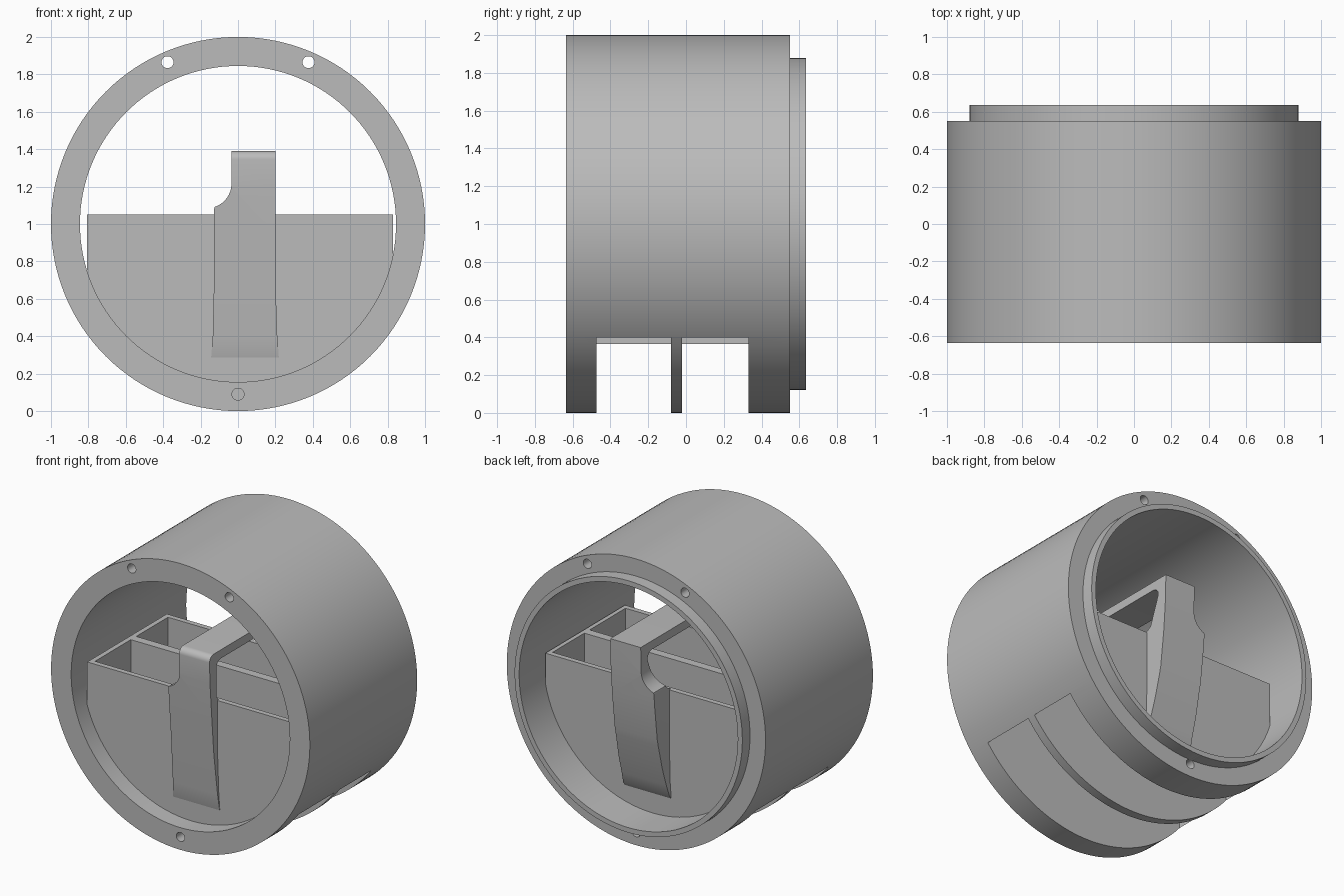
import bpy, bmesh, math
from mathutils import Matrix, Vector

if "Cube" in bpy.data.objects:
    bpy.data.objects.remove(bpy.data.objects["Cube"], do_unlink=True)

grey = bpy.data.materials.new("plain grey")
grey.use_nodes = True
grey.diffuse_color = (0.5, 0.5, 0.5, 1)
grey.node_tree.nodes["Principled BSDF"].inputs["Base Color"].default_value = (0.5, 0.5, 0.5, 1)


def finish(name, bm):
    bmesh.ops.recalc_face_normals(bm, faces=bm.faces)
    mesh = bpy.data.meshes.new(name)
    bm.to_mesh(mesh)
    bm.free()
    mesh.materials.append(grey)
    obj = bpy.data.objects.new(name, mesh)
    bpy.context.collection.objects.link(obj)
    return obj


def block(name, x0, x1, y0, y1, z0, z1):
    bm = bmesh.new()
    size = Matrix.Diagonal((x1 - x0, y1 - y0, z1 - z0, 1))
    centre = Matrix.Translation(((x0 + x1) / 2, (y0 + y1) / 2, (z0 + z1) / 2))
    bmesh.ops.create_cube(bm, size=1, matrix=centre @ size)
    return finish(name, bm)


def rod(name, x, z, radius, y0, y1, sides):
    bm = bmesh.new()
    place = Matrix.Translation((x, (y0 + y1) / 2, z)) @ Matrix.Rotation(math.pi / 2, 4, 'X')
    bmesh.ops.create_cone(bm, cap_ends=True, segments=sides, radius1=radius,
                          radius2=radius, depth=y1 - y0, matrix=place)
    return finish(name, bm)


def extrude(name, points, push):
    bm = bmesh.new()
    face = bm.faces.new([bm.verts.new(p) for p in points])
    new = bmesh.ops.extrude_face_region(bm, geom=[face])["geom"]
    bmesh.ops.translate(bm, vec=push, verts=[v for v in new if isinstance(v, bmesh.types.BMVert)])
    return finish(name, bm)


def combine(obj, tool, operation):
    tool.hide_render = True
    mod = obj.modifiers.new("combine", 'BOOLEAN')
    mod.operation, mod.solver, mod.object = operation, 'EXACT', tool
    bpy.context.view_layer.objects.active = obj
    bpy.ops.object.modifier_apply(modifier=mod.name)
    bpy.data.objects.remove(tool, do_unlink=True)


def smooth(obj):
    bpy.ops.object.select_all(action='DESELECT')
    obj.select_set(True)
    bpy.context.view_layer.objects.active = obj
    bpy.ops.object.shade_smooth_by_angle(angle=math.radians(25))


def arc(cx, cz, radius, start, end, steps=8):
    angles = [math.radians(start + (end - start) * i / steps) for i in range(steps + 1)]
    return [(cx + radius * math.cos(a), cz + radius * math.sin(a)) for a in angles]


# Round housing with a stepped rear lip, turned around the y axis
profile = [(0.845, -0.635), (1, -0.635), (1, 0.55), (0.88, 0.55), (0.88, 0.635), (0.845, 0.635)]
bm = bmesh.new()
ring = [bm.verts.new((r, y, 1)) for r, y in profile]
edges = [bm.edges.new((ring[i - 1], ring[i])) for i in range(len(ring))]
bmesh.ops.spin(bm, geom=ring + edges, cent=(0, 0, 1), axis=(0, 1, 0),
               angle=math.tau, steps=128, use_merge=True)
bmesh.ops.remove_doubles(bm, verts=bm.verts, dist=0.0005)
housing = finish("housing", bm)

# Tray filling the lower half of the bore
tray = block("tray", -0.807, 0.83, -0.512, 0.367, 0, 1.05)
combine(tray, rod("tray_trim", 0, 1, 0.92, -0.8, 0.8, 128), 'INTERSECT')
combine(housing, tray, 'UNION')

# Two open compartments that run out through the underside
for y0, y1 in ((-0.475, -0.08), (-0.02, 0.33)):
    combine(housing, block("compartment", -0.7725, 0.8, y0, y1, -0.1, 1.15), 'DIFFERENCE')

# Screw holes: two through the top, one blind at each end of the bottom
for x, z, y0, y1 in ((-0.377, 1.865, -0.8, 0.8), (0.377, 1.865, -0.8, 0.8),
                     (0, 0.09, -0.8, -0.535), (0, 0.09, 0.45, 0.8)):
    combine(housing, rod("screw_hole", x, z, 0.032, y0, y1, 24), 'DIFFERENCE')
smooth(housing)

# Strap handle: side profile (y, z) cut to its front outline (x, z)
side = [(-0.5, 0.25), (-0.516, 0.3), (-0.545, 0.6), (-0.575, 0.95), (-0.595, 1.2)]
side += arc(-0.555, 1.345, 0.045, 180, 90)
side += [(0.55, 1.39), (0.545, 1.2), (0.53, 1), (0.5, 0.75), (0.45, 0.53), (0.385, 0.32),
         (0.35, 0.27), (0.35, 1.05), (0.4, 1.08), (0.465, 1.25)]
side += arc(0.425, 1.28, 0.05, 0, 90) + arc(-0.475, 1.28, 0.05, 90, 180)
side += [(-0.525, 1.08), (-0.5, 1.05)]
handle = extrude("handle", [(-0.3, y, z) for y, z in side], Vector((0.7, 0, 0)))

front = [(-0.15, 0.2), (0.225, 0.2), (0.21, 0.4), (0.2, 0.7), (0.2, 1.5), (-0.035, 1.5)]
front += arc(-0.165, 1.215, 0.13, 0, -72)
front += [(-0.128, 1.08), (-0.128, 0.7), (-0.135, 0.4)]
outline = extrude("handle_outline", [(x, -0.9, z) for x, z in front], Vector((0, 1.8, 0)))
combine(handle, outline, 'INTERSECT')
smooth(handle)
